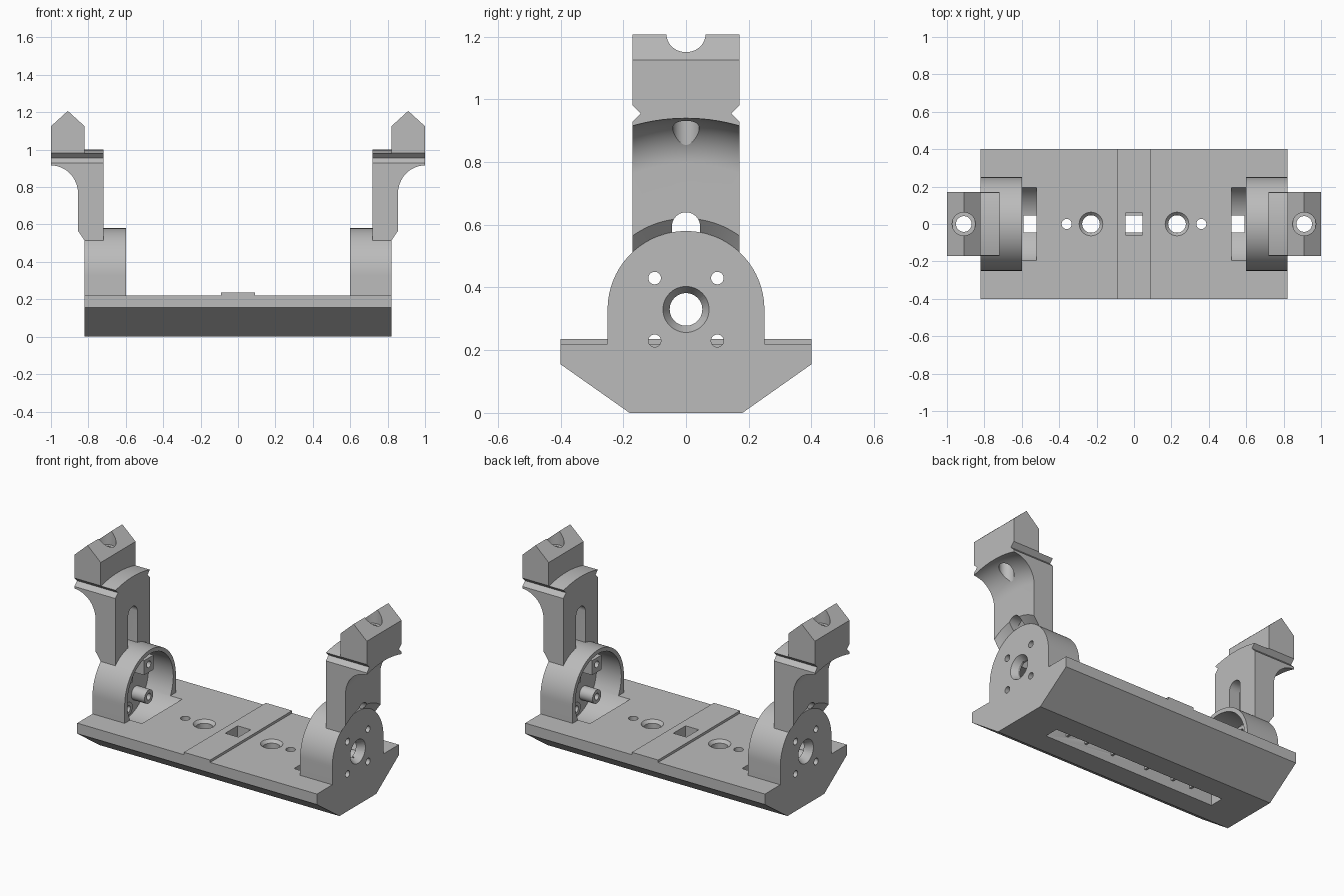
import bpy, bmesh
from math import sin, cos, pi, radians
from mathutils import Matrix

if "Cube" in bpy.data.objects:
    bpy.data.objects.remove(bpy.data.objects["Cube"], do_unlink=True)

AXLE = 0.33      # height of the pivot axis
ARM_W = 0.17     # half width of the arms

grey = bpy.data.materials.new("plain_grey")
grey.use_nodes = True
grey.diffuse_color = (0.5, 0.5, 0.5, 1)
grey.node_tree.nodes["Principled BSDF"].inputs["Base Color"].default_value = (0.5, 0.5, 0.5, 1)


def loft(name, rings):
    """Closed solid through a list of matching rings."""
    bm = bmesh.new()
    loops = [[bm.verts.new(p) for p in ring] for ring in rings]
    n = len(loops[0])
    for a, b in zip(loops, loops[1:]):
        for i in range(n):
            j = (i + 1) % n
            bm.faces.new((a[i], a[j], b[j], b[i]))
    bm.faces.new(loops[0])
    bm.faces.new(loops[-1])
    bmesh.ops.recalc_face_normals(bm, faces=bm.faces)
    mesh = bpy.data.meshes.new(name)
    bm.to_mesh(mesh)
    bm.free()
    mesh.materials.append(grey)
    ob = bpy.data.objects.new(name, mesh)
    bpy.context.collection.objects.link(ob)
    return ob


PLACE = {"x": lambda a, b, t: (t, a, b),
         "y": lambda a, b, t: (a, t, b),
         "z": lambda a, b, t: (a, b, t)}


def extrude(name, outline, axis, lo, hi):
    return loft(name, [[PLACE[axis](a, b, t) for a, b in outline] for t in (lo, hi)])


def rect(a0, a1, b0, b1):
    return [(a0, b0), (a1, b0), (a1, b1), (a0, b1)]


def arc(ca, cb, r, start=0, end=360, n=48):
    count = n if end - start == 360 else n + 1
    return [(ca + r * cos(radians(start + (end - start) * i / n)),
             cb + r * sin(radians(start + (end - start) * i / n))) for i in range(count)]


def rod(axis, ca, cb, r0, lo, hi, r1=None):
    ends = ((r0, lo), (r1 or r0, hi))
    return loft("rod", [[PLACE[axis](a, b, t) for a, b in arc(ca, cb, r)] for r, t in ends])


def combine(target, tools, operation):
    """Bake boolean tools into the target and remove them."""
    for tool in tools:
        mod = target.modifiers.new("bool", "BOOLEAN")
        mod.operation, mod.solver, mod.object = operation, "EXACT", tool
        bpy.context.view_layer.update()
        graph = bpy.context.evaluated_depsgraph_get()
        mesh = bpy.data.meshes.new_from_object(target.evaluated_get(graph))
        target.modifiers.clear()
        target.data = mesh
        bpy.data.objects.remove(tool, do_unlink=True)


def flip(ob):
    """Mirror a part's mesh across x = 0."""
    ob.data.transform(Matrix.Scale(-1, 4, (1, 0, 0)))
    ob.data.flip_normals()
    return ob


def both(make):
    return [make(), flip(make())]


def smooth(ob):
    bpy.ops.object.select_all(action="DESELECT")
    ob.select_set(True)
    bpy.context.view_layer.objects.active = ob
    bpy.ops.object.shade_smooth_by_angle(angle=radians(25))


# Boat-shaped base with a raised centre strip and arched end hubs
half = [(0.18, 0), (0.4, 0.155), (0.4, 0.22)]
hull = half + [(-y, z) for y, z in reversed(half)]
base = extrude("base", hull, "x", -0.82, 0.82)
strip = extrude("strip", rect(-0.09, 0.09, -0.4, 0.4), "z", 0.18, 0.235)
arch = arc(0, AXLE, 0.25, 0, 180) + [(-0.25, 0.18), (0.25, 0.18)]
combine(base, [strip] + both(lambda: extrude("hub", arch, "x", 0.6, 0.82)), "UNION")

# Motor cavities, open toward the middle
combine(base, both(lambda: rod("x", 0, AXLE, 0.225, 0.52, 0.77)), "DIFFERENCE")

# Mounting bosses inside each hub
for sy in (-0.1, 0.1):
    combine(base, both(lambda: extrude("boss", rect(sy - 0.045, sy + 0.045, AXLE + 0.05, AXLE + 0.14),
                                       "x", 0.68, 0.79)), "UNION")
    combine(base, both(lambda: rod("x", sy, AXLE - 0.1, 0.042, 0.68, 0.79)), "UNION")

# Axle holes with countersinks, and four screw holes per hub
combine(base, both(lambda: rod("x", 0, AXLE, 0.052, 0.65, 0.9)), "DIFFERENCE")
combine(base, both(lambda: rod("x", 0, AXLE, 0.05, 0.78, 0.821, 0.074)), "DIFFERENCE")
for sy in (-0.1, 0.1):
    for sz in (-0.1, 0.1):
        combine(base, both(lambda: rod("x", sy, AXLE + sz, 0.02, 0.65, 0.9)), "DIFFERENCE")

# Cable slot underneath, with deck holes opening into it
combine(base, [extrude("slot", rect(-0.59, 0.59, -0.045, 0.045), "z", -0.1, 0.17),
               extrude("window", rect(-0.045, 0.045, -0.06, 0.06), "z", 0.1, 0.3)], "DIFFERENCE")
combine(base, both(lambda: rod("z", 0.23, 0, 0.047, 0.1, 0.3)), "DIFFERENCE")
combine(base, both(lambda: rod("z", 0.23, 0, 0.045, 0.2, 0.221, 0.064)), "DIFFERENCE")
combine(base, both(lambda: rod("z", 0.36, 0, 0.027, 0.1, 0.3)), "DIFFERENCE")
smooth(base)

# Thin ribs across the cable slot
for x in (-0.44, -0.31, -0.12, 0.12, 0.31, 0.44):
    extrude("slot_rib", rect(x - 0.007, x + 0.007, -0.046, 0.046), "z", 0.05, 0.171)


def make_arm(name):
    # Swept section turned about the axle, with a flared outer side
    flare = [(1.0 - 0.145 * cos(t), 0.465 + 0.145 * sin(t))
             for t in [pi / 2 * i / 16 for i in range(17)]]
    section = [(0.72, 0.25), (0.82, 0.25), (0.855, 0.29)] + flare + [(1.0, 0.67), (0.72, 0.67)]
    turns = [radians(-60 + 2.5 * i) for i in range(49)]
    arm = loft(name, [[(x, r * sin(t), AXLE + r * cos(t)) for x, r in section] for t in turns])
    combine(arm, [extrude("slab", rect(0.5, 1.2, -ARM_W, ARM_W), "z", 0.3, 1.3)], "INTERSECT")
    # Ridge-topped head
    head = [(0.82, 0.95), (1.0, 0.95), (1.0, 1.125), (0.91, 1.207), (0.82, 1.125)]
    combine(arm, [extrude("head", head, "y", -ARM_W, ARM_W)], "UNION")
    # V grooves front and back
    cutters = []
    for s in (-1, 1):
        groove = [(s * 0.144, 0.955), (s * 0.18, 0.919), (s * 0.18, 0.991)]
        cutters.append(extrude("groove", groove, "x", 0.6, 1.1))
    # Vertical bolt hole with a wider seat in the ridge
    cutters += [rod("z", 0.91, 0, 0.042, 0.7, 1.3), rod("z", 0.91, 0, 0.062, 1.12, 1.3)]
    # Rounded channel on the inner face and arched opening at the foot
    for top, depth in ((0.77, 0.79), (0.595, 0.95)):
        channel = arc(0, top, 0.045, 0, 180, 24) + [(-0.045, 0.45), (0.045, 0.45)]
        cutters.append(extrude("channel", channel, "x", 0.65, depth))
    combine(arm, cutters, "DIFFERENCE")
    smooth(arm)
    return arm


left_arm = make_arm("left_arm")
right_arm = flip(make_arm("right_arm"))
